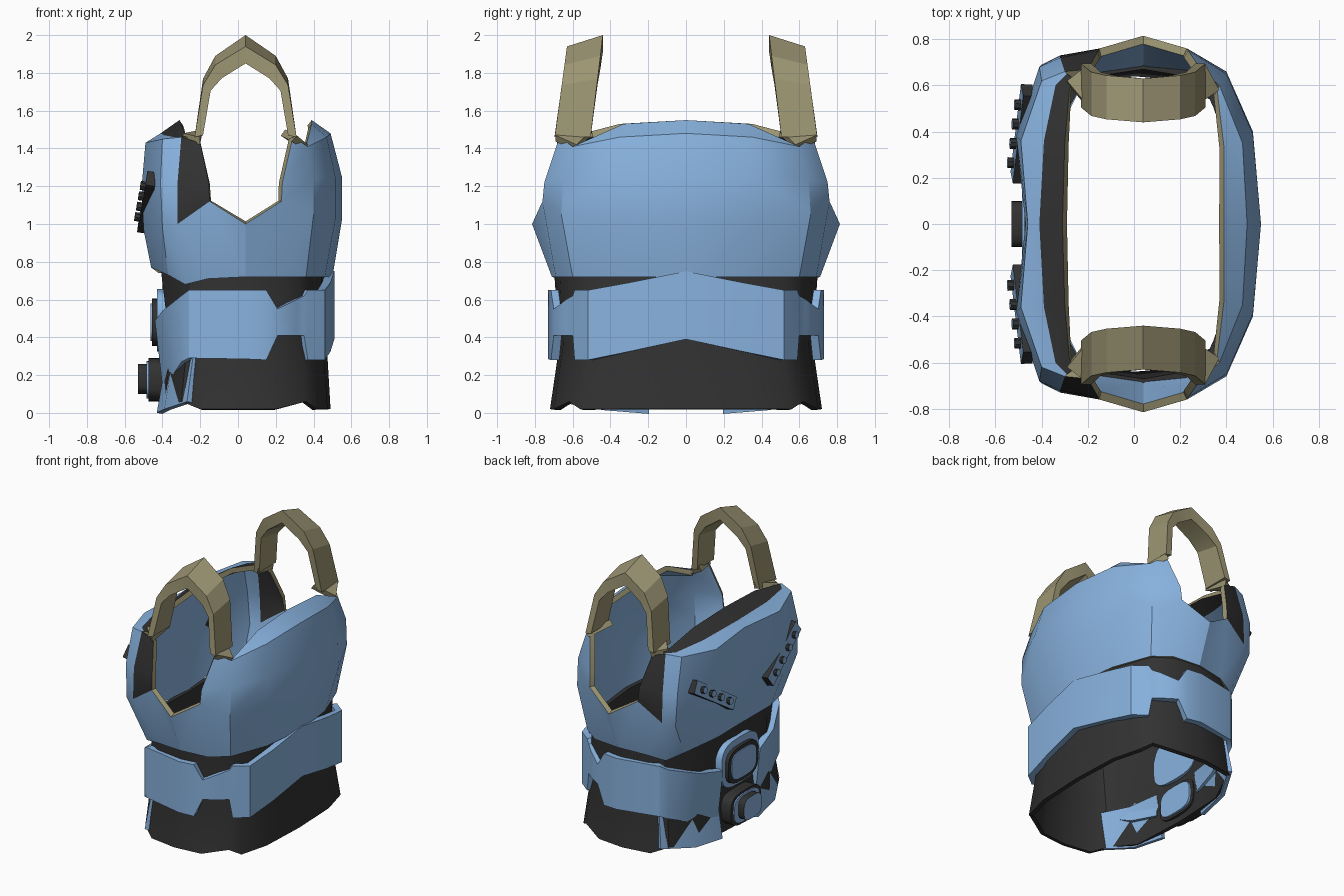
import bpy, bmesh, math
from mathutils import Vector, Matrix

cube = bpy.data.objects.get("Cube")
if cube:
    bpy.data.objects.remove(cube)


def material(name, rgb):
    m = bpy.data.materials.new(name)
    m.use_nodes = True
    m.diffuse_color = (*rgb, 1)
    m.node_tree.nodes["Principled BSDF"].inputs["Base Color"].default_value = (*rgb, 1)
    return m


BLUE, BLACK, TAN = range(3)
MATERIALS = [material("armour blue", (.25, .45, .74)),
             material("undersuit black", (.032, .032, .032)),
             material("strap tan", (.33, .30, .17))]


def finish(name, bm, mirror=True, thickness=0, rim=0, angle=30):
    """Turn a bmesh into an object, mirror it, thicken it and shade it."""
    mesh = bpy.data.meshes.new(name)
    bm.to_mesh(mesh)
    bm.free()
    for m in MATERIALS:
        mesh.materials.append(m)
    ob = bpy.data.objects.new(name, mesh)
    bpy.context.collection.objects.link(ob)
    if mirror:
        mod = ob.modifiers.new("Mirror", 'MIRROR')
        mod.use_axis = (False, True, False)
    if thickness:
        mod = ob.modifiers.new("Thickness", 'SOLIDIFY')
        mod.thickness = thickness
        mod.offset = -1
        mod.material_offset_rim = rim
    bpy.ops.object.select_all(action='DESELECT')
    ob.select_set(True)
    bpy.context.view_layer.objects.active = ob
    bpy.ops.object.convert(target='MESH')
    bpy.ops.object.shade_smooth_by_angle(angle=math.radians(angle))
    return ob


def sheet(name, rows, color, thickness=.03, rim=0):
    """Grid of points over the +y half; None leaves a gap."""
    bm = bmesh.new()
    grid = [[p and bm.verts.new(p) for p in row] for row in rows]
    for r in range(len(grid) - 1):
        for c in range(len(grid[0]) - 1):
            quad = [grid[r][c], grid[r][c + 1], grid[r + 1][c + 1], grid[r + 1][c]]
            if None not in quad:
                bm.faces.new(quad).material_index = color(r, c) if callable(color) else color
    bm.normal_update()
    if sum(f.normal.dot(f.calc_center_median()) for f in bm.faces) < 0:
        bmesh.ops.reverse_faces(bm, faces=bm.faces)
    return finish(name, bm, True, thickness, rim)


def prism(name, z, half_y, half_z, x_back, x_front, side, cap):
    """Rounded-square block facing the chest side."""
    bm = bmesh.new()
    rings = []
    for x in (x_back, x_front):
        ring = []
        for i in range(24):
            a = math.tau * i / 24
            cy, cz = math.cos(a), math.sin(a)
            ring.append(bm.verts.new((x, half_y * math.copysign(abs(cy) ** .6, cy),
                                      z + half_z * math.copysign(abs(cz) ** .6, cz))))
        rings.append(ring)
    for i in range(24):
        j = (i + 1) % 24
        bm.faces.new((rings[0][i], rings[0][j], rings[1][j], rings[1][i])).material_index = side
    bm.faces.new(rings[0]).material_index = side
    bm.faces.new(rings[1]).material_index = cap
    bmesh.ops.recalc_face_normals(bm, faces=bm.faces)
    return finish(name, bm, mirror=False)


# Back shell: from arm opening to spine, bottom to top
sheet("back_shell", [
    [(.04, .71, .72), (.24, .69, .72), (.36, .60, .72), (.46, .33, .72), (.5, 0, .72)],
    [(.04, .815, 1), (.23, .76, 1.12), (.40, .66, 1.05), (.515, .40, 1.02), (.55, 0, 1.02)],
    [None, (.235, .75, 1.22), (.40, .65, 1.24), (.515, .39, 1.25), (.55, 0, 1.25)],
    [None, (.29, .67, 1.46), (.37, .60, 1.41), (.47, .35, 1.46), (.49, 0, 1.48)],
    [None, None, (.36, .58, 1.41), (.39, .33, 1.53), (.39, 0, 1.55)],
], BLUE, .035, TAN)

# Chest shell: black side panel and black collar strip
sheet("chest_shell", [
    [(.04, .71, .72), (-.16, .68, .71), (-.28, .63, .68), (-.37, .55, .73),
     (-.46, .3, .77), (-.42, 0, .74)],
    [(.04, .815, 1), (-.15, .76, 1.12), (-.32, .73, 1), (-.40, .69, .98),
     (-.5, .38, .97), (-.45, 0, .95)],
    [None, (-.155, .75, 1.22), (-.32, .72, 1.22), (-.41, .68, 1.22),
     (-.51, .38, 1.2), (-.47, 0, 1.2)],
    [None, (-.2, .67, 1.43), (-.3, .66, 1.46), (-.40, .62, 1.45),
     (-.49, .36, 1.43), (-.46, 0, 1.44)],
    [None, None, (-.29, .65, 1.46), (-.34, .60, 1.46), (-.39, .36, 1.47), (-.41, 0, 1.48)],
    [None, None, (-.26, .63, 1.46), (-.28, .58, 1.47), (-.30, .35, 1.53), (-.31, 0, 1.55)],
], lambda r, c: BLACK if r == 4 or (r > 0 and c == 1) else BLUE, .035, TAN)

# Black undersuit round the waist, flaring at the hem
hem = [(.49, 0), (.475, .35), (.42, .56), (.36, .62), (.2, .70),
       (0, .72), (-.2, .69), (-.3, .62), (-.39, .40), (-.41, 0)]
waist = [(.47, 0), (.45, .32), (.40, .50), (.35, .56), (.2, .65),
         (0, .67), (-.2, .64), (-.27, .60), (-.36, .40), (-.40, 0)]
top = [(.47, 0), (.44, .32), (.37, .52), (.33, .60), (.22, .67),
       (.04, .70), (-.16, .67), (-.25, .62), (-.41, .33), (-.40, 0)]
sheet("waist_undersuit", [
    [(x, y, .06 if i in (3, 7) else .02) for i, (x, y) in enumerate(hem)],
    [(x, y, .36) for x, y in waist],
    [(x, y, .77) for x, y in top],
], BLACK)

# Belt: notched at the flanks, peaked at the spine, dropping and leaning at the chest side
belt = [(.51, 0, .39, .75), (.49, .3, .325, .69), (.46, .52, .28, .65),
        (.37, .59, .28, .65), (.35, .60, .41, .62), (.31, .635, .41, .60),
        (.21, .70, .41, .55), (.15, .715, .28, .65), (.04, .73, .285, .65),
        (-.26, .67, .29, .65), (-.3, .63, .27, .62), (-.40, .42, .18, .54),
        (-.44, .21, .14, .49)]
sheet("belt", [[(x + (.04 if x < -.35 else 0), y, b) for x, y, b, t in belt],
               [(x, y, t) for x, y, b, t in belt]], BLUE, .045)

# Skirt plates below the belt on the chest side
skirt = [(-.27, .67, .06), (-.39, .45, .02), (-.43, .2, 0)]
sheet("skirt_plate", [skirt, [(x * .88, y * .96, .3) for x, y, z in skirt]], BLUE)

# Shoulder straps: half arch mirrored about the opening centre, leaning inward
outer = [(.27, 1.46), (.225, 1.77), (.16, 1.89), (0, 2)]
inner = [(.225, 1.47), (.185, 1.74), (.125, 1.82), (0, 1.91)]
bm = bmesh.new()
sections = []
arch = list(zip(outer, inner))
for sign, part in ((1, arch), (-1, arch[-2::-1])):
    for (xo, zo), (xi, zi) in part:
        mid = .6 - .12 * (zo - 1.46)
        drop = .06 * (zo - 1.46) / .54
        sections.append([bm.verts.new((.04 + sign * x, y, z)) for x, y, z in (
            (xo, mid - .095, zo), (xo, mid + .095, zo - drop),
            (xi, mid + .095, zi - drop), (xi, mid - .095, zi))])
for a, b in zip(sections, sections[1:]):
    for i in range(4):
        j = (i + 1) % 4
        bm.faces.new((a[i], a[j], b[j], b[i]))
bm.faces.new(sections[0])
bm.faces.new(sections[-1])
for f in bm.faces:
    f.material_index = TAN
bmesh.ops.recalc_face_normals(bm, faces=bm.faces)
finish("shoulder_strap", bm, angle=20)

# Strap feet joining the shells
for name, points in (("back_strap_foot", [(.25, .5, 1.5), (.31, .69, 1.47), (.37, .58, 1.42)]),
                     ("chest_strap_foot", [(-.19, .5, 1.5), (-.29, .62, 1.48), (-.2, .69, 1.46)])):
    bm = bmesh.new()
    f = bm.faces.new([bm.verts.new(p) for p in points])
    f.material_index = TAN
    f.normal_update()
    if f.normal.z < 0:
        f.normal_flip()
    finish(name, bm, thickness=.04)

# Chest vents: slanted dark bars with blue faces and four studs each
high, low = Vector((-.46, .58, 1.24)), Vector((-.505, .2, .99))
along = (low - high).normalized()
out = Vector((-1, -.2, 0))
out = (out - along * out.dot(along)).normalized()
frame = Matrix((along, out.cross(along), out)).transposed().to_4x4()
bm = bmesh.new()
place = Matrix.Translation((high + low) / 2) @ frame
bmesh.ops.create_cube(bm, size=1, matrix=place @ Matrix.Diagonal(
    ((low - high).length, .09, .05, 1)))
for i in range(4):
    spot = Matrix.Translation(high.lerp(low, .17 + .22 * i) + out * .03) @ frame
    bmesh.ops.create_cone(bm, segments=8, cap_ends=True, radius1=.024, radius2=.024,
                          depth=.04, matrix=spot)
bm.normal_update()
for f in bm.faces:
    f.material_index = BLUE if f.normal.dot(out) > .9 else BLACK
finish("chest_vent", bm)

# Round devices on the abdomen, their blue housings reaching inside
prism("upper_device_ring", .49, .21, .165, -.345, -.43, BLUE, BLUE)
prism("upper_device_body", .48, .17, .125, -.42, -.455, BLACK, BLACK)
prism("upper_device_face", .48, .14, .10, -.455, -.462, BLUE, BLUE)
prism("lower_device_body", .175, .17, .115, -.36, -.475, BLACK, BLACK)
prism("lower_device_ring", .175, .145, .10, -.345, -.484, BLUE, BLUE)
prism("lower_device_button", .18, .10, .08, -.48, -.53, BLACK, BLUE)
